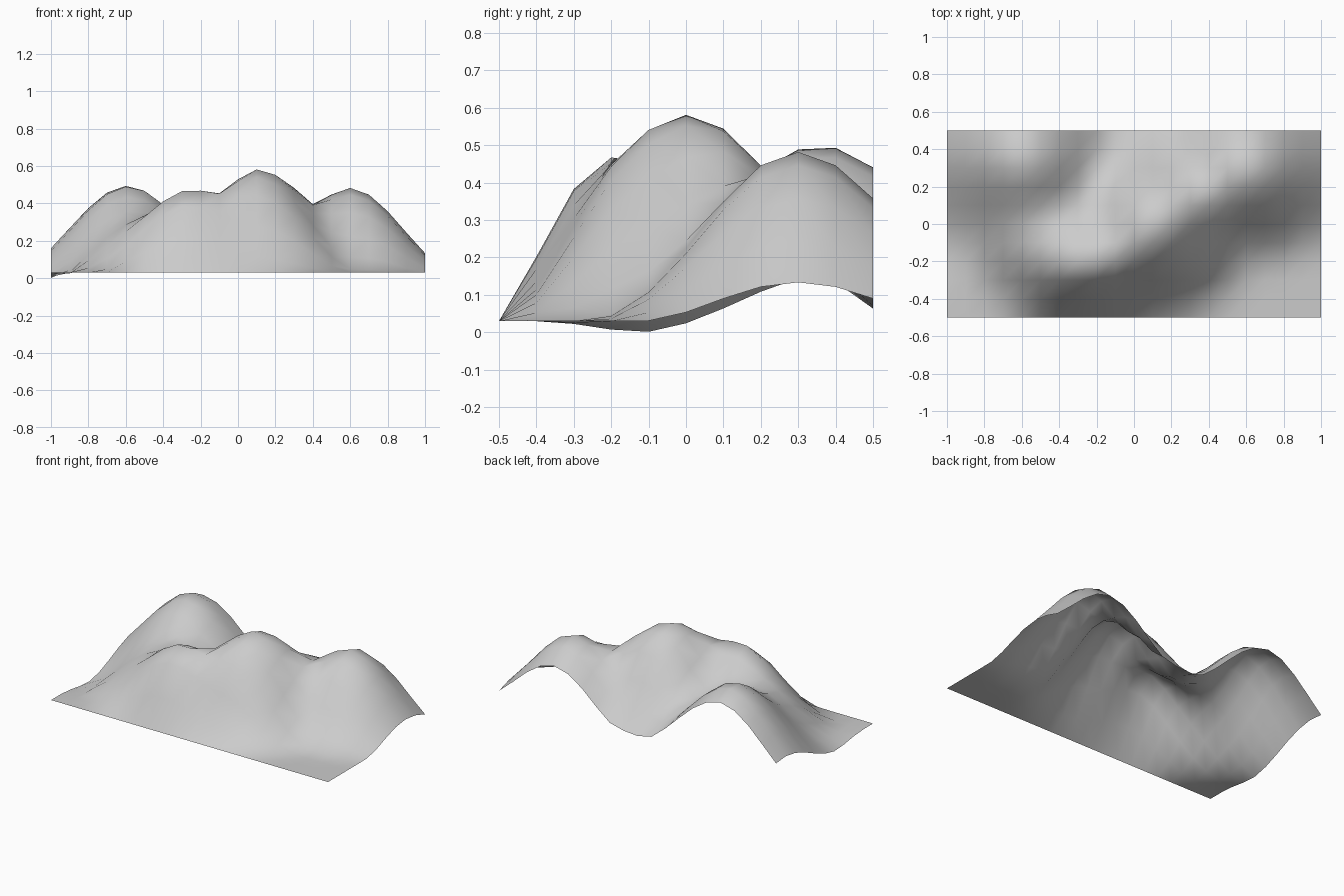
import bpy
import math

if "Cube" in bpy.data.objects:
    bpy.data.objects.remove(bpy.data.objects["Cube"])

BASE = 0.03      # ground level of the flattened front edge
BLEND = 2.5      # how sharply neighbouring hills merge

# hills: centre x, centre y, height, radius
HILLS = [
    (0.10, 0.00, 0.547, 0.60),    # main summit
    (-0.27, -0.20, 0.435, 0.57),  # front hill
    (-0.60, 0.35, 0.473, 0.66),   # back left hill
    (0.60, 0.30, 0.452, 0.58),    # back right hill
    (0.28, 0.12, 0.290, 0.35),    # saddle linking summit and right hill
    (-0.60, -0.07, 0.220, 0.40),  # slope between the two left hills
]
# hollows: same layout, height is depth
DIPS = [
    (-1.0, 0.12, 0.060, 0.55),    # left edge
    (-0.16, 0.01, 0.075, 0.24),   # notch between front hill and summit
    (0.60, -0.05, 0.025, 0.25),   # foot of the right hill
]


def falloff(x, y, cx, cy, height, radius):
    t = max(0.0, 1 - math.hypot(x - cx, y - cy) / radius)
    return height * t * t * (3 - 2 * t)


def terrain_height(x, y):
    h = sum(falloff(x, y, *hill) ** BLEND for hill in HILLS) ** (1 / BLEND)
    h -= sum(falloff(x, y, *dip) for dip in DIPS)
    # ease down to a straight front edge
    d = max(0.0, (-0.2 - y) / 0.3)
    return max(0.0, BASE + h * max(0.0, 1 - d * d))


# sculpted sheet of hills
bpy.ops.mesh.primitive_grid_add(x_subdivisions=20, y_subdivisions=10, size=2)
terrain = bpy.context.object
terrain.name = "terrain"
for v in terrain.data.vertices:
    v.co.y *= 0.5
    v.co.z = terrain_height(v.co.x, v.co.y)
terrain.data.update()
bpy.ops.object.shade_smooth()
